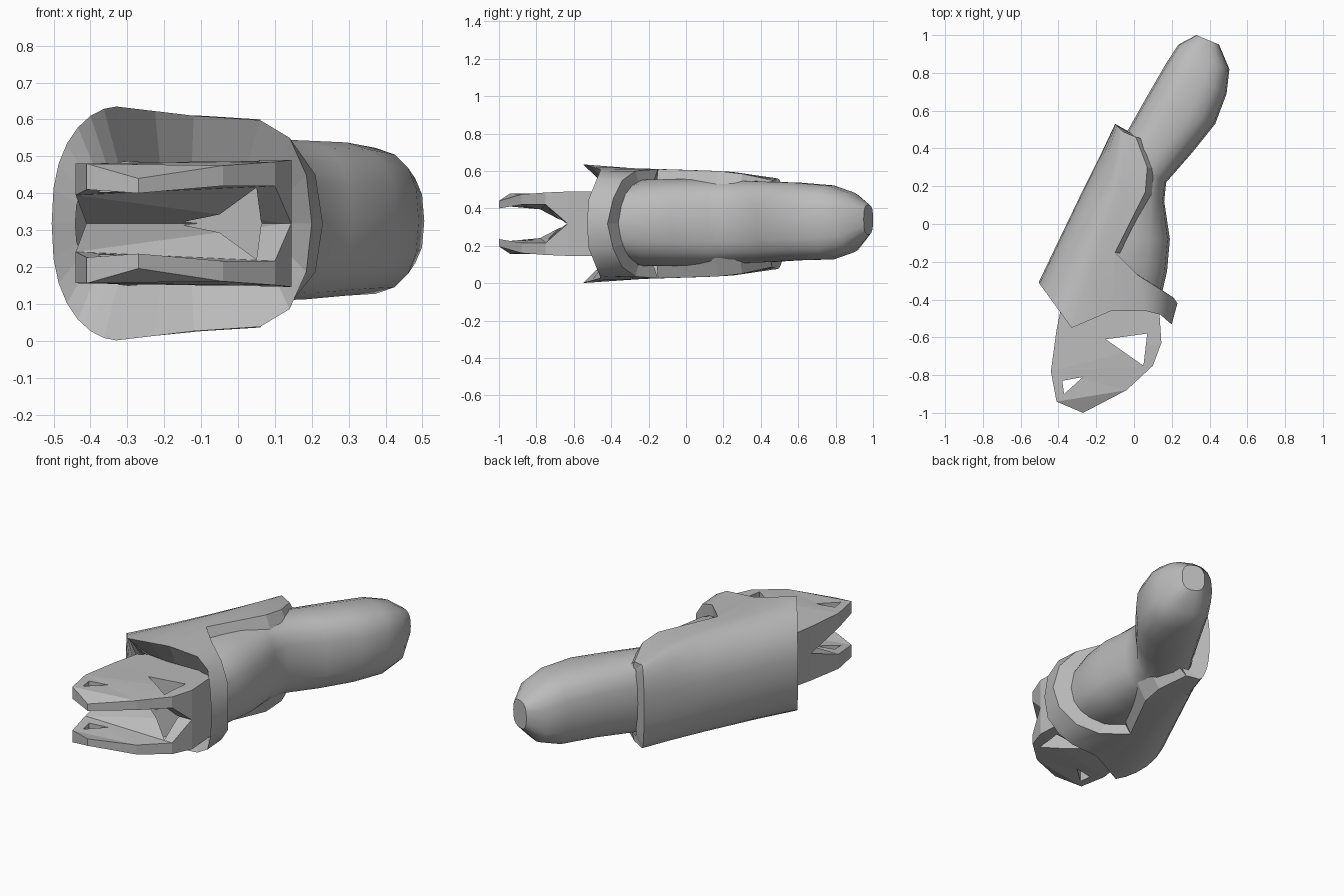
import bpy, bmesh, math
from mathutils import Vector

cube = bpy.data.objects.get("Cube")
if cube:
    bpy.data.objects.remove(cube, do_unlink=True)

MID = 0.318  # height of the symmetry plane

grey = bpy.data.materials.new("plain grey")
grey.use_nodes = True
grey.diffuse_color = (0.5, 0.5, 0.5, 1)
grey.node_tree.nodes["Principled BSDF"].inputs["Base Color"].default_value = (0.5, 0.5, 0.5, 1)


def activate(ob):
    bpy.ops.object.select_all(action='DESELECT')
    ob.select_set(True)
    bpy.context.view_layer.objects.active = ob


def make(name, verts, faces, angle=None):
    me = bpy.data.meshes.new(name)
    me.from_pydata([tuple(v) for v in verts], [], faces)
    bm = bmesh.new()
    bm.from_mesh(me)
    bmesh.ops.recalc_face_normals(bm, faces=bm.faces)
    bm.to_mesh(me)
    bm.free()
    me.materials.append(grey)
    ob = bpy.data.objects.new(name, me)
    bpy.context.collection.objects.link(ob)
    if angle:
        activate(ob)
        bpy.ops.object.shade_smooth_by_angle(angle=math.radians(angle))
    return ob


def loft(name, rows, closed=False, caps=False, angle=None):
    n = len(rows[0])
    faces = []
    for i in range(len(rows) - 1):
        for j in range(n if closed else n - 1):
            k = (j + 1) % n
            faces.append((i * n + j, i * n + k, (i + 1) * n + k, (i + 1) * n + j))
    if caps:
        faces.append(tuple(range(n)))
        faces.append(tuple(range((len(rows) - 1) * n, len(rows) * n)))
    return make(name, [v for r in rows for v in r], faces, angle)


def flip(p):
    return Vector((p[0], p[1], 2 * MID - p[2]))


def mirrored(half):
    # half runs from the top edge to the middle; the last point lies on the plane
    half = [Vector(p) for p in half]
    return half + [flip(p) for p in reversed(half[:-1])]


def squeeze(points, x, y, amount, height):
    # pull points toward a plan position and toward the middle height
    return [Vector((p.x + (x - p.x) * amount, p.y + (y - p.y) * amount,
                    MID + (p.z - MID) * height)) for p in points]


# Bent arm: each station is an outer and inner plan point with low and high z
def arm_ring(lx, ly, rx, ry, lo, hi, n=18):
    ring = []
    for i in range(n):
        a = 2 * math.pi * i / n
        c, s = math.cos(a), math.sin(a)
        c = math.copysign(abs(c) ** 0.75, c)
        s = math.copysign(abs(s) ** 0.75, s)
        t = (c + 1) / 2
        ring.append((lx + (rx - lx) * t, ly + (ry - ly) * t,
                     (lo + hi) / 2 + s * (hi - lo) / 2))
    return ring


arm = [
    (0.33, 1.0, 0.45, 0.95, 0.26, 0.42),
    (0.235, 0.95, 0.505, 0.82, 0.165, 0.485),
    (0.17, 0.85, 0.49, 0.69, 0.125, 0.525),
    (0.06, 0.66, 0.43, 0.53, 0.12, 0.54),
    (-0.03, 0.50, 0.31, 0.38, 0.11, 0.545),
    (-0.10, 0.38, 0.17, 0.22, 0.105, 0.55),
    (-0.20, 0.20, 0.16, 0.12, 0.095, 0.555),
    (-0.33, -0.05, 0.19, -0.08, 0.09, 0.56),
    (-0.38, -0.22, 0.175, -0.25, 0.09, 0.555),
    (-0.37, -0.32, 0.14, -0.40, 0.13, 0.52),
]
loft("bent_arm", [arm_ring(*s) for s in arm], closed=True, caps=True, angle=40)


# Forearm guard: outer side, shoulder of the curve, and open inner edge
def guard_row(side, top, edge, steps=7):
    L, T, R = Vector((*side, MID)), Vector(top), Vector(edge)
    half = [R, R.lerp(T, 0.5)]
    for i in range(steps + 1):
        a = math.pi / 2 * i / steps
        u, w = max(math.cos(a), 0) ** 0.8, 1 - math.sin(a) ** 1.1
        p = L.lerp(T, max(w, 0))
        p.z = MID + (T.z - MID) * u
        half.append(p)
    half[-1] = L
    return mirrored(half)


guard = [
    guard_row((-0.505, -0.31), (-0.33, -0.55, 0.635), (-0.12, -0.46, 0.61)),
    guard_row((-0.40, -0.09), (-0.25, -0.29, 0.615), (-0.10, -0.15, 0.61)),
    guard_row((-0.27, 0.18), (-0.13, 0.03, 0.605), (0.06, 0.17, 0.60)),
    guard_row((-0.18, 0.36), (-0.07, 0.25, 0.595), (0.07, 0.30, 0.585)),
    guard_row((-0.10, 0.53), (-0.06, 0.49, 0.56), (0.01, 0.46, 0.55)),
]
loft("forearm_guard", guard, angle=35)

# Lips joining the guard's open edge and elbow end to the arm
edge_top = [row[0] for row in guard[1:]]
lip_top = [Vector((p.x + 0.05, p.y - 0.01, 0.50)) for p in edge_top]
loft("upper_guard_lip", [edge_top, lip_top])
loft("lower_guard_lip", [[flip(p) for p in edge_top], [flip(p) for p in lip_top]])
loft("elbow_guard_lip", [guard[-1], squeeze(guard[-1], 0.06, 0.44, 0.5, 0.8)])

# Cuff strap that closes the guard around the inner wrist, with its lip
cuff_front = mirrored([(-0.12, -0.46, 0.61), (0.06, -0.46, 0.598), (0.14, -0.48, 0.55),
                       (0.185, -0.52, 0.45), (0.20, -0.53, MID)])
cuff_back = mirrored([(-0.10, -0.15, 0.61), (0.02, -0.27, 0.60), (0.13, -0.34, 0.55),
                      (0.21, -0.39, 0.45), (0.23, -0.42, MID)])
loft("wrist_cuff", [cuff_front, cuff_back], angle=35)
loft("wrist_cuff_lip", [cuff_back, squeeze(cuff_back, -0.05, -0.22, 0.32, 0.78)])

# Recess funnelling from the guard rim down to the wrist
rim = list(guard[0]) + list(reversed(cuff_front))[1:-1]
inner = [Vector((-0.15 + (p.x + 0.15) * 0.82, -0.39, MID + (p.z - MID) * 0.53)) for p in rim]
loft("wrist_recess", [rim, inner], closed=True)

# Gripping hand: plan outline with outer and inner heights of one jaw
jaw = [
    (-0.37, -0.36, 0.47, 0.316), (-0.41, -0.56, 0.475, 0.316),
    (-0.44, -0.78, 0.48, 0.395), (-0.41, -0.94, 0.48, 0.41),
    (-0.27, -1.0, 0.44, 0.40), (-0.04, -0.88, 0.475, 0.42),
    (0.10, -0.75, 0.485, 0.42), (0.145, -0.63, 0.49, 0.316),
    (0.13, -0.40, 0.49, 0.316),
]
holes = [
    [(-0.15, -0.61), (0.07, -0.58), (0.05, -0.75)],
    [(-0.38, -0.83), (-0.27, -0.81), (-0.37, -0.90)],
]


def build_jaw(name, flipped):
    n = len(jaw)
    verts = [Vector((x, y, t)) for x, y, t, b in jaw] + [Vector((x, y, b)) for x, y, t, b in jaw]
    if flipped:
        verts = [flip(v) for v in verts]
    faces = [(i, (i + 1) % n, (i + 1) % n + n, i + n) for i in range(n)]
    for o in (0, n):
        # wrist end, mouth fan and finger tips
        faces += [tuple(i + o for i in f) for f in
                  ((0, 1, 7, 8), (1, 2, 7), (2, 6, 7), (2, 5, 6), (2, 3, 5), (3, 4, 5))]
    ob = make(name, verts, faces)
    for tri in holes:
        pts = [(x, y, z) for z in (-0.2, 0.9) for x, y in tri]
        cutter = make("hole_cutter", pts, [(0, 1, 2), (3, 4, 5), (0, 1, 4, 3),
                                           (1, 2, 5, 4), (2, 0, 3, 5)])
        cutter.hide_render = True
        mod = ob.modifiers.new("hole", 'BOOLEAN')
        mod.operation = 'DIFFERENCE'
        mod.solver = 'EXACT'
        mod.object = cutter
        activate(ob)
        bpy.ops.object.modifier_apply(modifier=mod.name)
        bpy.data.objects.remove(cutter, do_unlink=True)


build_jaw("upper_fingers", False)
build_jaw("lower_fingers", True)
